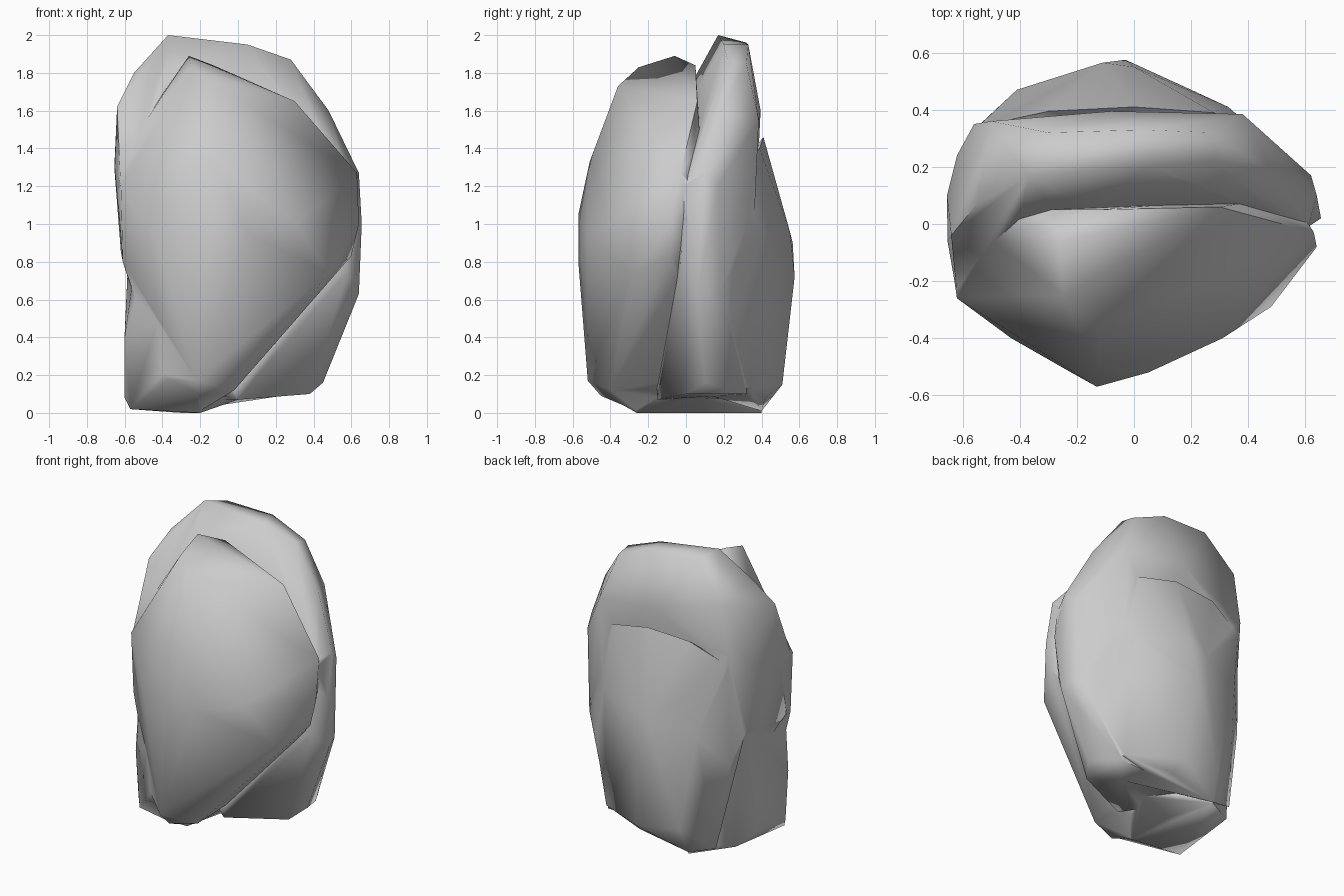
import bpy, bmesh, math


def stone(name, corners):
    """Chiselled stone: convex skin stretched over a few corner points."""
    bm = bmesh.new()
    for c in corners:
        bm.verts.new(c)
    bmesh.ops.convex_hull(bm, input=bm.verts[:])
    loose = [v for v in bm.verts if not v.link_faces]
    bmesh.ops.delete(bm, geom=loose, context='VERTS')
    bmesh.ops.recalc_face_normals(bm, faces=bm.faces[:])
    me = bpy.data.meshes.new(name)
    bm.to_mesh(me)
    bm.free()
    ob = bpy.data.objects.new(name, me)
    bpy.context.collection.objects.link(ob)
    return ob


# Front stone: big leaning block with a diagonal lower right edge
front = stone("front_stone", [
    (-0.26, -0.06, 1.89), (-0.13, 0.05, 1.84), (0.30, 0.06, 1.65),
    (-0.25, -0.25, 1.83), (-0.12, -0.36, 1.73), (-0.46, 0.05, 1.60),
    (-0.12, -0.51, 1.33), (-0.13, -0.57, 1.05), (-0.13, -0.57, 0.80),
    (0.05, -0.52, 0.95), (0.31, -0.40, 1.0), (0.63, -0.03, 1.27),
    (0.64, -0.08, 1.0), (0.60, -0.08, 0.83), (0.48, -0.29, 0.74),
    (-0.62, -0.26, 1.20), (-0.65, -0.06, 1.3), (-0.61, -0.25, 0.80),
    (-0.43, -0.40, 0.9), (-0.22, -0.52, 0.17), (-0.20, -0.45, 0.09),
    (-0.02, -0.40, 0.12), (-0.20, -0.26, 0.01), (-0.45, -0.05, 0.3),
    (0.05, 0.1, 0.2), (0.55, 0.1, 1.1), (-0.40, -0.36, 0.20),
])

# Tall slab behind it, forming the summit and the left shoulder
slab = stone("back_slab", [
    (-0.37, 0.17, 2.0), (-0.30, 0.32, 1.96), (0.05, 0.20, 1.95),
    (0.03, 0.33, 1.95), (0.28, 0.22, 1.87), (0.28, 0.32, 1.85),
    (-0.55, 0.07, 1.80), (-0.50, 0.36, 1.72), (-0.64, -0.04, 1.62),
    (-0.08, 0.395, 1.60), (0.38, 0.385, 1.55), (0.48, 0.18, 1.60),
    (-0.655, 0.10, 1.30), (-0.56, 0.35, 1.40), (-0.62, 0.24, 1.30),
    (-0.653, -0.06, 1.30), (-0.62, -0.25, 1.18), (-0.61, -0.20, 0.80),
    (-0.62, 0.23, 0.85), (-0.10, 0.06, 1.62), (0.61, -0.01, 1.20),
    (0.64, 0.10, 1.27), (0.62, 0.17, 1.20), (0.655, 0.02, 1.0),
    (0.64, 0.06, 0.63), (0.60, 0.18, 0.65), (0.58, -0.03, 0.75),
    (0.45, 0.10, 0.16), (0.38, 0.0, 0.10), (0.36, 0.32, 0.10),
    (-0.50, 0.05, 0.5), (0.0, -0.15, 0.07), (-0.3, 0.3, 0.08),
])

# Rear stone: lower lobe leaning on the back of the slab
rear = stone("rear_stone", [
    (0.28, 0.39, 1.40), (0.0, 0.41, 1.46), (-0.30, 0.395, 1.44),
    (-0.55, 0.34, 1.32), (-0.61, 0.24, 1.25), (-0.61, 0.22, 0.85),
    (0.0, 0.55, 0.96), (-0.11, 0.565, 0.90), (-0.03, 0.575, 0.72),
    (0.33, 0.41, 0.95), (0.20, 0.47, 0.85), (-0.41, 0.47, 0.84),
    (-0.56, 0.32, 0.64), (0.02, 0.51, 0.15), (-0.28, 0.47, 0.18),
    (0.60, 0.17, 0.67), (0.61, 0.15, 1.15), (0.43, 0.13, 0.18),
    (0.36, 0.34, 0.13), (0.05, 0.42, 0.08), (-0.30, 0.40, 0.01),
    (-0.47, 0.35, 0.06), (0.30, 0.10, 0.10),
])

# Left foot under the overhang
foot = stone("left_foot", [
    (-0.57, -0.24, 0.02), (-0.60, -0.21, 0.08), (-0.60, -0.24, 0.40),
    (-0.55, -0.28, 0.76), (-0.60, 0.10, 0.12), (-0.60, 0.12, 0.42),
    (-0.54, 0.24, 0.05), (-0.58, 0.24, 0.85), (-0.30, 0.40, 0.0),
    (-0.20, -0.26, 0.0), (-0.22, -0.45, 0.10), (-0.42, -0.38, 0.50),
    (-0.30, -0.45, 0.6), (-0.20, 0.10, 0.0), (0.0, 0.10, 0.07),
    (0.0, 0.2, 0.7),
])

# Fuse the stones into one boulder
bpy.context.view_layer.objects.active = front
front.select_set(True)
for part in (slab, rear, foot):
    m = front.modifiers.new("fuse", 'BOOLEAN')
    m.operation = 'UNION'
    m.solver = 'EXACT'
    m.object = part
    bpy.ops.object.modifier_apply(modifier=m.name)
    bpy.data.objects.remove(part)
front.name = "boulder"

# Clean slivers along the seams, then shade softly
bm = bmesh.new()
bm.from_mesh(front.data)
bmesh.ops.remove_doubles(bm, verts=bm.verts[:], dist=0.012)
bmesh.ops.triangulate(bm, faces=bm.faces[:])
bm.to_mesh(front.data)
bm.free()
bpy.ops.object.shade_smooth_by_angle(angle=math.radians(75))
